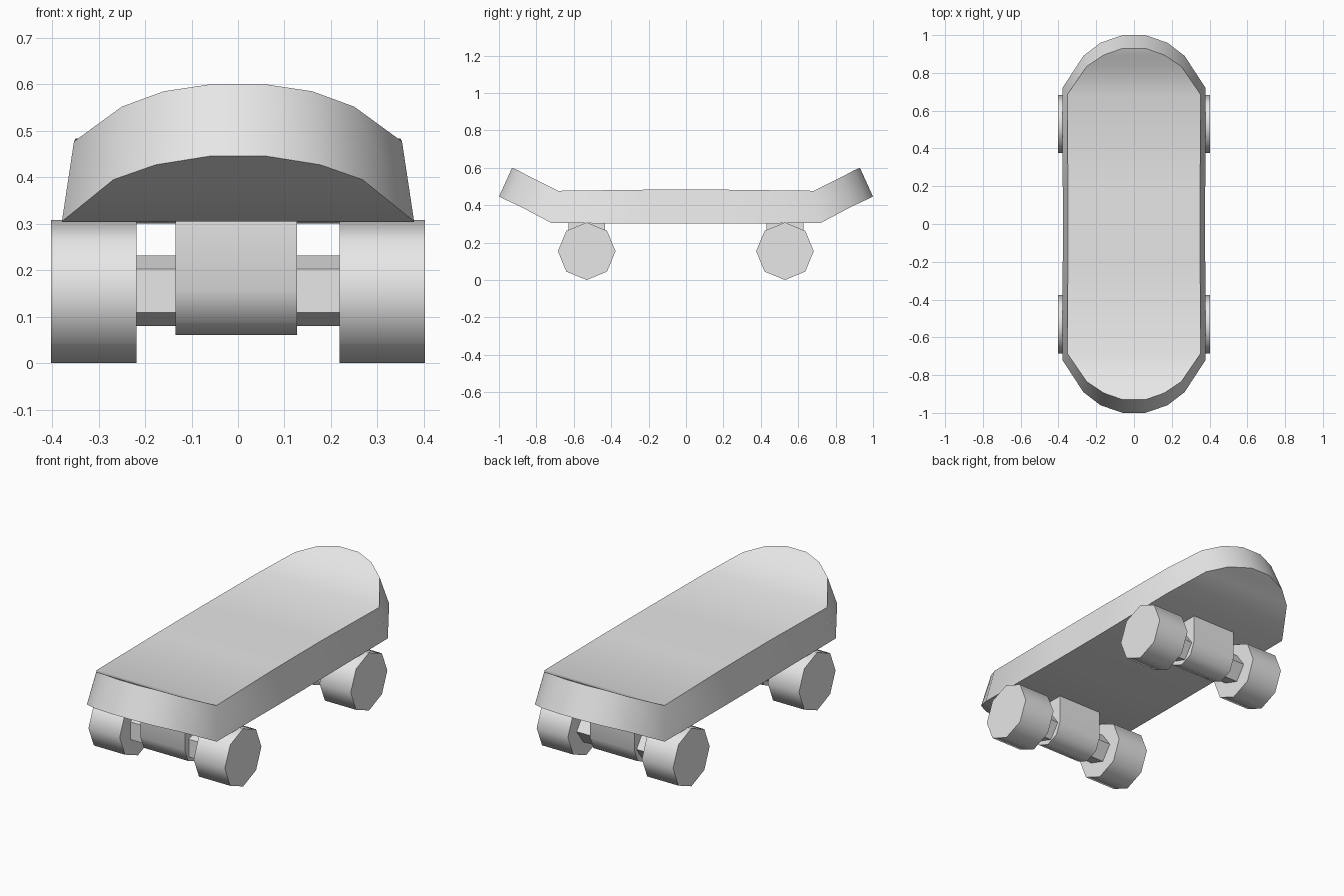
import bpy
import bmesh
from math import radians, sin, cos, tau

cube = bpy.data.objects.get("Cube")
if cube:
    bpy.data.objects.remove(cube, do_unlink=True)

grey = bpy.data.materials.new("light grey")
grey.use_nodes = True
grey.diffuse_color = (0.8, 0.8, 0.8, 1)
grey.node_tree.nodes["Principled BSDF"].inputs["Base Color"].default_value = grey.diffuse_color


def finish(name, bm, smooth_angle):
    """Turn a bmesh into an object, smooth below the given angle."""
    bmesh.ops.recalc_face_normals(bm, faces=bm.faces)
    mesh = bpy.data.meshes.new(name)
    bm.to_mesh(mesh)
    bm.free()
    mesh.materials.append(grey)
    if smooth_angle:
        mesh.shade_smooth()
        mesh.set_sharp_from_angle(angle=radians(smooth_angle))
    obj = bpy.data.objects.new(name, mesh)
    bpy.context.collection.objects.link(obj)
    return obj


def extrude_x(name, profile, x0, x1, smooth_angle):
    """Prism along x from a closed (y, z) profile."""
    bm = bmesh.new()
    a, b = ([bm.verts.new((x, y, z)) for y, z in profile] for x in (x0, x1))
    bm.faces.new(a)
    bm.faces.new(b)
    n = len(profile)
    for i in range(n):
        j = (i + 1) % n
        bm.faces.new((a[i], a[j], b[j], b[i]))
    return finish(name, bm, smooth_angle)


def ring(sides, radius, y, z, start):
    return [(y + radius * cos(start + tau * i / sides),
             z + radius * sin(start + tau * i / sides)) for i in range(sides)]


# Deck: cross-sections from the tail to the middle, mirrored to the nose
# Each row is half width, distance from the middle, height
top = [(0.06, 0.93, 0.6), (0.16, 0.895, 0.585), (0.25, 0.835, 0.552),
       (0.353, 0.685, 0.477), (0.35, 0.2, 0.483)]
bottom = [(0.058, 1.0, 0.446), (0.177, 0.96, 0.427), (0.268, 0.89, 0.395),
          (0.379, 0.72, 0.305), (0.377, 0.14, 0.301)]


def mirrored(rows):
    return [(x, -y, z) for x, y, z in rows] + rows[::-1]


bm = bmesh.new()
sections = []
for t, b in zip(mirrored(top), mirrored(bottom)):
    loop = [(-t[0], *t[1:]), t, b, (-b[0], *b[1:])]
    sections.append([bm.verts.new(p) for p in loop])
for s, n in zip(sections, sections[1:]):
    for i in range(4):
        j = (i + 1) % 4
        bm.faces.new((s[i], s[j], n[j], n[i]))
bm.faces.new(sections[0])
bm.faces.new(sections[-1])
finish("deck", bm, 31)

# Trucks, axles and wheels
axle_z = 0.156
for end, y in (("front", -0.531), ("back", 0.529)):
    # Hanger block with a rounded underside
    under = [(y + 0.098 * cos(a), axle_z + 0.095 * sin(a))
             for a in (tau / 2 + tau / 8 * i for i in range(5))]
    block = [(y - 0.098, 0.306)] + under + [(y + 0.098, 0.306)]
    extrude_x(end + "_truck", block, -0.135, 0.127, 50)

    # Five-sided axle
    extrude_x(end + "_axle", ring(5, 0.08, y, axle_z, 0), -0.23, 0.23, 0)

    # Eight-sided wheels
    for side, x0, x1 in (("left", 0.218, 0.402), ("right", -0.402, -0.218)):
        extrude_x(f"{end}_{side}_wheel", ring(8, 0.154, y, 0.154, 0), x0, x1, 50)
